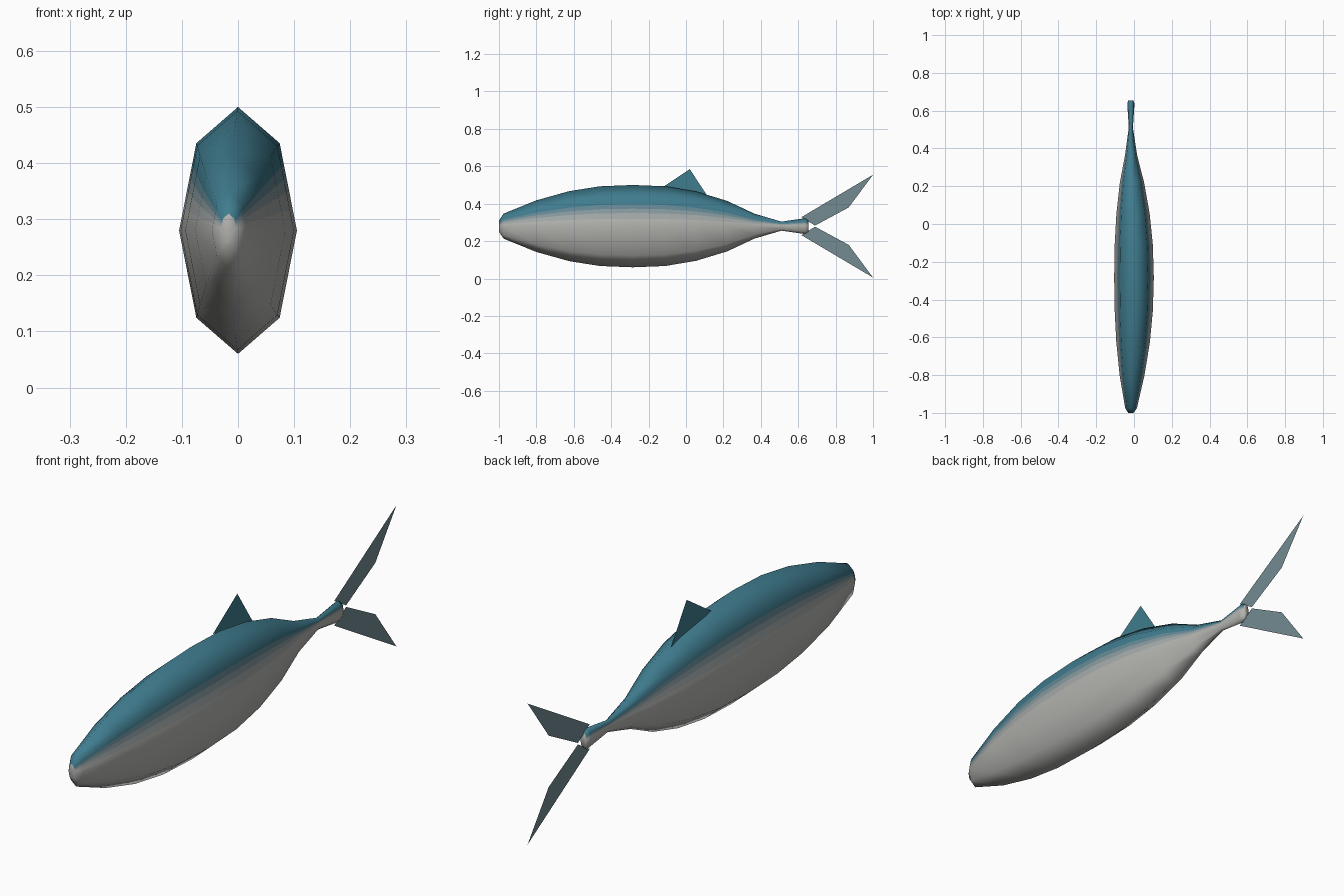
import bpy, bmesh, math

if "Cube" in bpy.data.objects:
    bpy.data.objects.remove(bpy.data.objects["Cube"])

CX, CZ = -0.017, 0.28   # fin plane and body axis height


def material(name, rgb):
    m = bpy.data.materials.new(name)
    m.diffuse_color = (*rgb, 1)
    m.use_nodes = True
    m.node_tree.nodes["Principled BSDF"].inputs["Base Color"].default_value = m.diffuse_color
    return m


TEAL, GREY = (0.05, 0.2, 0.27), (0.45, 0.45, 0.43)


def blend(t):
    return tuple(a + (b - a) * t for a, b in zip(TEAL, GREY))


def make_object(name, bm, mats):
    me = bpy.data.meshes.new(name)
    bm.to_mesh(me)
    bm.free()
    for m in mats:
        me.materials.append(m)
    ob = bpy.data.objects.new(name, me)
    bpy.context.collection.objects.link(ob)
    return ob


# Eight-sided section; the upper side panels are split into colour bands
def octagon_corner(deg):
    a = math.radians(deg)
    return (math.cos(a), math.sin(a))


def along(p, q, t):
    return (p[0] + (q[0] - p[0]) * t, p[1] + (q[1] - p[1]) * t)


shoulder, middle = octagon_corner(45), octagon_corner(0)
right = [octagon_corner(90), shoulder]
right += [along(shoulder, middle, t) for t in (0.25, 0.4, 0.55, 0.75)]
right += [middle, octagon_corner(-45), octagon_corner(-90)]
section = right + [(-x, z) for x, z in reversed(right[1:-1])]
bands = [0, 0, 1, 2, 3, 4, 4, 4]
bands += bands[::-1]

# Body stations: y, half width, half height
stations = [(-1.0, 0.014, 0.03), (-0.975, 0.031, 0.067), (-0.8, 0.066, 0.138),
            (-0.625, 0.089, 0.187), (-0.46, 0.101, 0.213), (-0.285, 0.105, 0.22),
            (-0.11, 0.101, 0.213), (0.055, 0.088, 0.185), (0.22, 0.064, 0.135),
            (0.365, 0.032, 0.067), (0.51, 0.011, 0.024), (0.635, 0.019, 0.042),
            (0.655, 0.014, 0.03)]

bm = bmesh.new()
rings = []
for y, w, h in stations:
    cx = CX * (1 - (w / 0.105) ** 2)   # nose and tail drift slightly sideways
    rings.append([bm.verts.new((cx + w * x, y, CZ + h * z)) for x, z in section])
n = len(section)
for a, b in zip(rings, rings[1:]):
    for i in range(n):
        j = (i + 1) % n
        bm.faces.new((a[i], a[j], b[j], b[i])).material_index = bands[i]
for ring in (rings[0], rings[-1]):
    bm.faces.new(ring).material_index = 4
bmesh.ops.recalc_face_normals(bm, faces=bm.faces)
for f in bm.faces:
    f.smooth = True
make_object("body", bm, [material("body_band_%d" % i, blend(t))
                         for i, t in enumerate((0, 0.2, 0.5, 0.8, 1))])


# Fins are flat sheets given as (y, z) outlines
def fin(name, outline, mat):
    b = bmesh.new()
    b.faces.new([b.verts.new((CX, y, z)) for y, z in outline])
    make_object(name, b, [mat])


fin("dorsal_fin", [(-0.13, 0.485), (0.125, 0.425), (0.02, 0.585)],
    material("dorsal_teal", TEAL))

tail_mat = material("tail_blue_grey", (0.17, 0.26, 0.29))
lobe = [(0.617, 0.048), (0.69, 0.003), (0.87, 0.1), (1.0, 0.275)]
for name, s in (("upper_tail_fin", 1), ("lower_tail_fin", -1)):
    fin(name, [(y, CZ + s * z) for y, z in lobe], tail_mat)
